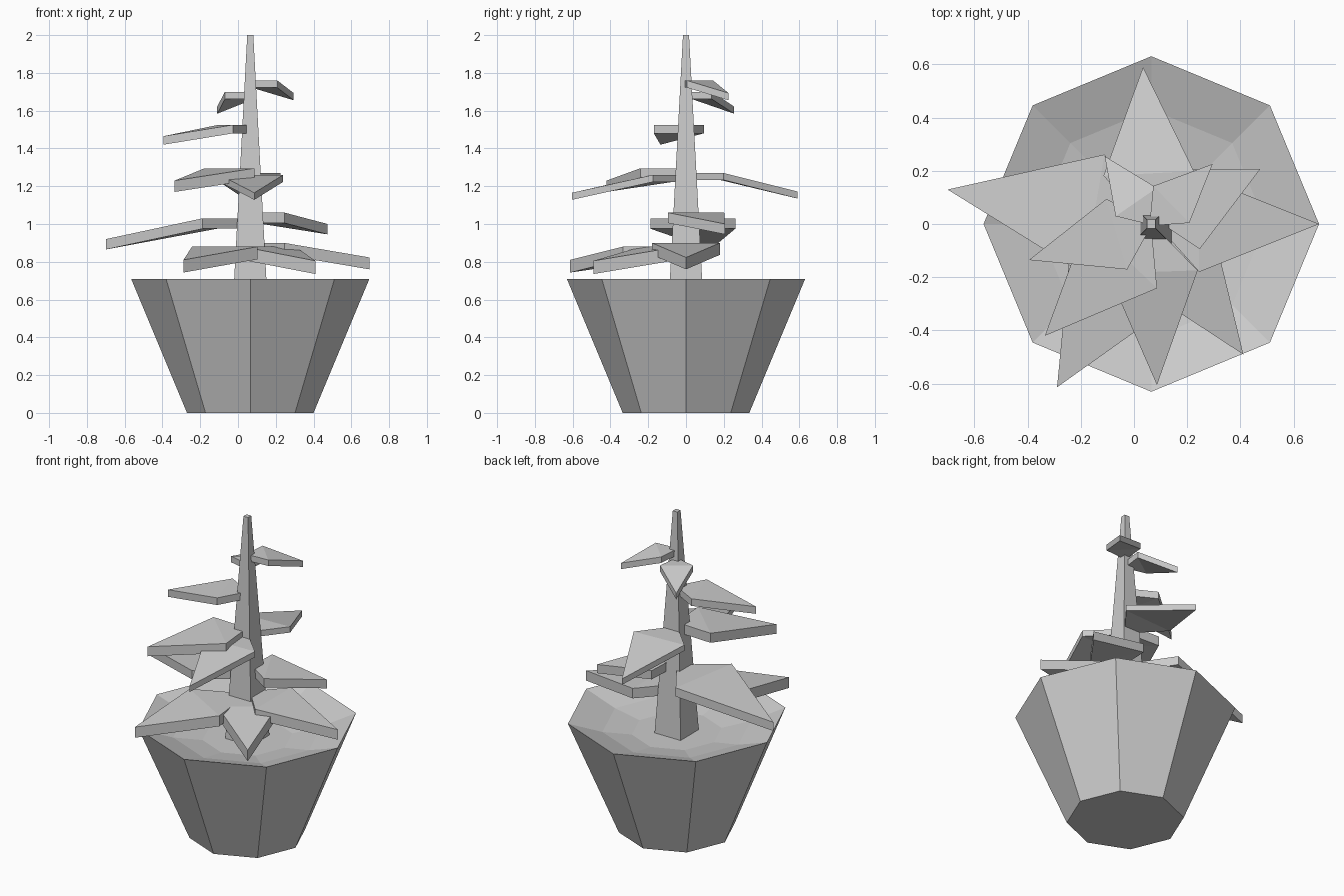
import bpy, bmesh
from math import cos, sin, radians, pi

if "Cube" in bpy.data.objects:
    bpy.data.objects.remove(bpy.data.objects["Cube"])

CX = 0.065  # x of the trunk and pot axis


def finish(name, bm):
    bmesh.ops.recalc_face_normals(bm, faces=bm.faces)
    me = bpy.data.meshes.new(name)
    bm.to_mesh(me)
    bm.free()
    ob = bpy.data.objects.new(name, me)
    ob.location.x = CX
    bpy.context.collection.objects.link(ob)
    return ob


def loft(name, rings, sides, start=0.0, cap_bottom=True, cap_top=True):
    """Stack of regular polygons given as (radius, z)."""
    bm = bmesh.new()
    loops = [[bm.verts.new((r * cos(start + 2 * pi * i / sides),
                            r * sin(start + 2 * pi * i / sides), z))
              for i in range(sides)] for r, z in rings]
    for a, b in zip(loops, loops[1:]):
        for i in range(sides):
            j = (i + 1) % sides
            bm.faces.new((a[i], a[j], b[j], b[i]))
    if cap_bottom:
        bm.faces.new(loops[0][::-1])
    if cap_top:
        bm.faces.new(loops[-1])
    return finish(name, bm)


def leaf(name, angle, mid, half, tip, z_mid, z_tip, thick):
    """Kite slab: flat inner part, drooping outer triangle."""
    base = 0.09 * (2.1 - z_mid) / 1.4 * 0.7
    bw = half * 0.22
    pts = [(base, -bw, z_mid), (mid, -half, z_mid), (tip, 0, z_tip),
           (mid, half, z_mid), (base, bw, z_mid)]
    c, s = cos(radians(angle)), sin(radians(angle))
    bm = bmesh.new()
    top, low = [[bm.verts.new((x * c - y * s, x * s + y * c, z - d))
                 for x, y, z in pts] for d in (0, thick)]
    for v in (top, low):
        bm.faces.new((v[0], v[1], v[3], v[4]))
        bm.faces.new((v[1], v[2], v[3]))
    for i in range(5):
        j = (i + 1) % 5
        bm.faces.new((top[i], top[j], low[j], low[i]))
    return finish(name, bm)


# Octagonal pot and dished soil
loft("pot", [(0.335, 0), (0.63, 0.708)], 8, cap_top=False)
loft("soil", [(0.63, 0.708), (0.43, 0.64), (0.26, 0.61)], 8, cap_bottom=False)

# Square tapering trunk
q = 2 ** 0.5
loft("trunk", [(0.091 * q, 0.60), (0.016 * q, 2.0)], 4, start=pi / 4)

# Leaves: angle, widest distance, half width, tip distance, z mid, z tip, thickness
leaves = [
    (0, 0.18, 0.18, 0.63, 0.90, 0.823, 0.063),
    (-54.8, 0.17, 0.17, 0.60, 0.88, 0.805, 0.07),
    (-120, 0.27, 0.20, 0.708, 0.88, 0.81, 0.067),
    (170.4, 0.217, 0.228, 0.776, 1.03, 0.92, 0.055),
    (26.8, 0.12, 0.166, 0.459, 1.06, 1.0, 0.055),
    (-88, 0.18, 0.168, 0.605, 1.26, 1.165, 0.037),
    (93, 0.19, 0.17, 0.59, 1.27, 1.172, 0.037),
    (-133.6, 0.16, 0.182, 0.58, 1.295, 1.23, 0.06),
    (-163.6, 0.135, 0.138, 0.479, 1.525, 1.465, 0.045),
    (124.5, 0.10, 0.094, 0.309, 1.70, 1.622, 0.038),
    (44.4, 0.105, 0.097, 0.322, 1.76, 1.693, 0.038),
]
for n, args in enumerate(leaves, 1):
    leaf(f"leaf_{n:02d}", *args)
